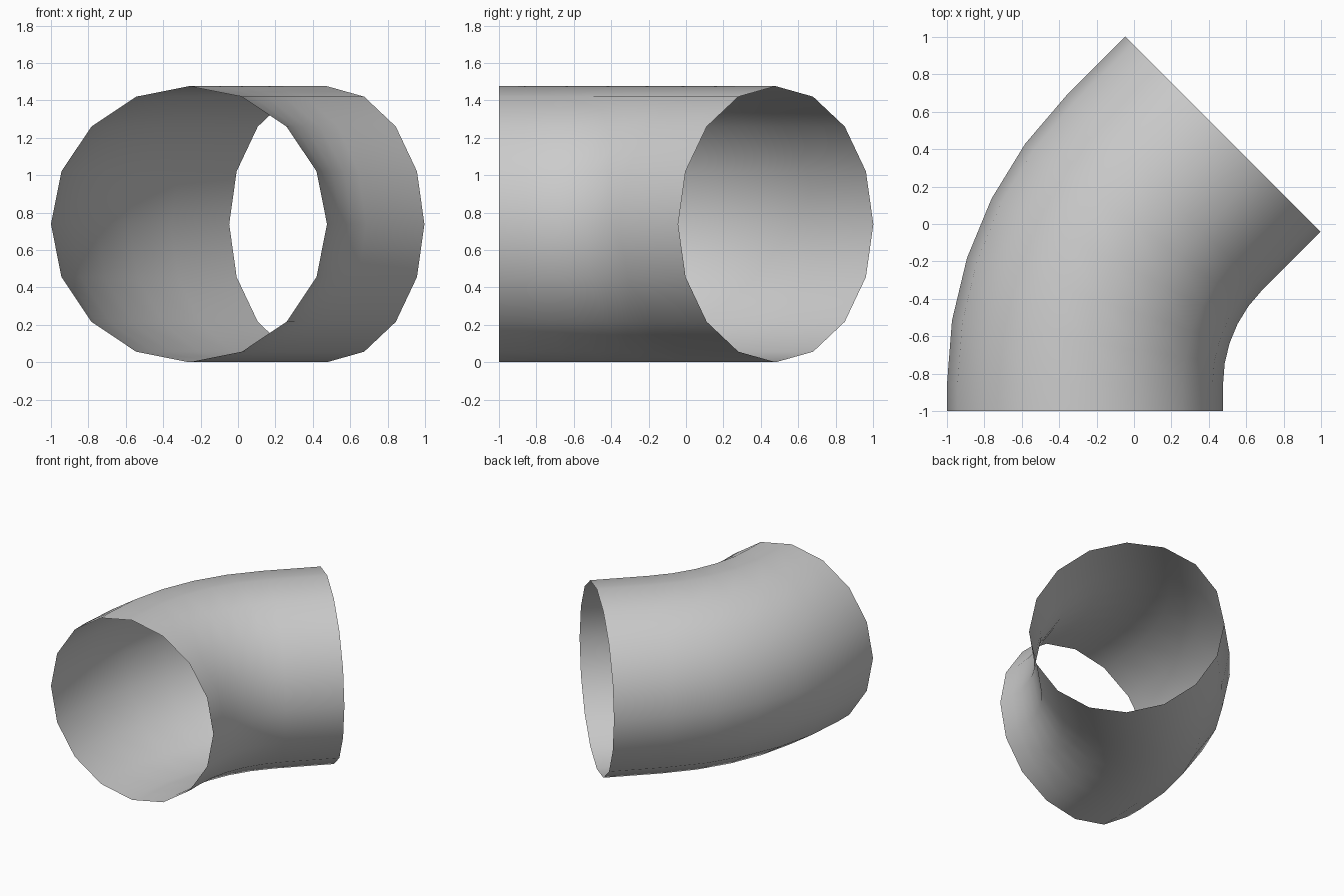
import bpy, bmesh, math
from mathutils import Matrix, Vector

if "Cube" in bpy.data.objects:
    bpy.data.objects.remove(bpy.data.objects["Cube"])

R = 0.738            # tube radius
BEND = 1.45          # bend radius at the centre line
ANGLE = math.radians(45)
TAN = BEND * math.tan(ANGLE / 2)
LEAD_IN, LEAD_OUT = 0.743 - TAN, 1.042 - TAN
START = Vector((-0.262, -1.0, R))

bm = bmesh.new()

# Open 16-sided ring facing the front
ring = bmesh.ops.create_circle(
    bm, segments=16, radius=R,
    matrix=Matrix.Translation(START) @ Matrix.Rotation(math.pi / 2, 4, 'X'))
edges = list({e for v in ring["verts"] for e in v.link_edges})


def extrude(edges, offset):
    geom = bmesh.ops.extrude_edge_only(bm, edges=edges)["geom"]
    verts = [g for g in geom if isinstance(g, bmesh.types.BMVert)]
    bmesh.ops.translate(bm, verts=verts, vec=offset)
    return [g for g in geom if isinstance(g, bmesh.types.BMEdge)]


# Straight lead-in, 45 degree elbow, straight lead-out
edges = extrude(edges, Vector((0, LEAD_IN, 0)))
pivot = START + Vector((BEND, LEAD_IN, 0))
spun = bmesh.ops.spin(bm, geom=edges, cent=pivot, axis=(0, 0, 1),
                      angle=-ANGLE, steps=5)["geom_last"]
edges = [g for g in spun if isinstance(g, bmesh.types.BMEdge)]
extrude(edges, Vector((math.sin(ANGLE), math.cos(ANGLE), 0)) * LEAD_OUT)

bmesh.ops.remove_doubles(bm, verts=bm.verts, dist=1e-4)
bmesh.ops.recalc_face_normals(bm, faces=bm.faces)
# Make the normals point out of the tube
bm.faces.ensure_lookup_table()
top = max(bm.faces, key=lambda f: f.calc_center_median().z)
if top.normal.z < 0:
    bmesh.ops.reverse_faces(bm, faces=bm.faces)
for f in bm.faces:
    f.smooth = True

mesh = bpy.data.meshes.new("pipe_elbow")
bm.to_mesh(mesh)
bm.free()
bpy.context.collection.objects.link(bpy.data.objects.new("pipe_elbow", mesh))
